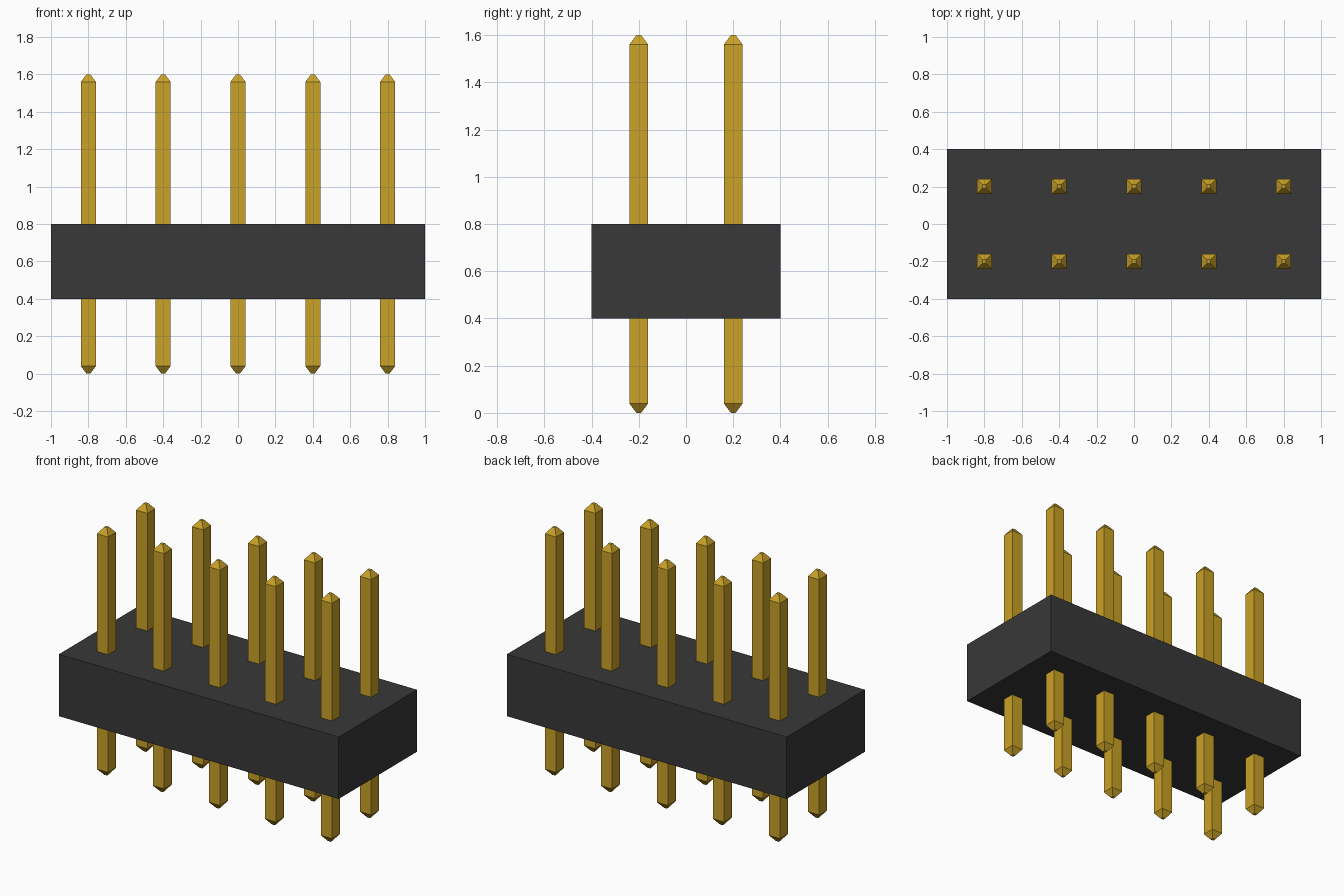
import bpy
import bmesh

cube = bpy.data.objects.get("Cube")
if cube:
    bpy.data.objects.remove(cube, do_unlink=True)


def make_material(name, color):
    mat = bpy.data.materials.new(name)
    mat.use_nodes = True
    mat.diffuse_color = color
    mat.node_tree.nodes["Principled BSDF"].inputs["Base Color"].default_value = color
    return mat


def make_mesh(name, bm, mat):
    mesh = bpy.data.meshes.new(name)
    bmesh.ops.recalc_face_normals(bm, faces=bm.faces)
    bm.to_mesh(mesh)
    bm.free()
    mesh.materials.append(mat)
    return mesh


def place(name, mesh, location):
    obj = bpy.data.objects.new(name, mesh)
    obj.location = location
    bpy.context.collection.objects.link(obj)
    return obj


black = make_material("black plastic", (0.04, 0.04, 0.04, 1))
gold = make_material("gold metal", (0.59, 0.36, 0.02, 1))

# Plastic housing block
bm = bmesh.new()
bmesh.ops.create_cube(bm, size=1)
bmesh.ops.scale(bm, vec=(2, 0.8, 0.4), verts=bm.verts)
place("housing", make_mesh("housing", bm, black), (0, 0, 0.6))

# Square pin with tapered ends, lofted from (height, half width) rings
bm = bmesh.new()
rings = []
for z, r in [(0, 0.01), (0.04, 0.04), (1.56, 0.04), (1.6, 0.01)]:
    corners = [(-r, -r), (r, -r), (r, r), (-r, r)]
    rings.append([bm.verts.new((x, y, z)) for x, y in corners])
for low, high in zip(rings, rings[1:]):
    for i in range(4):
        j = (i + 1) % 4
        bm.faces.new((low[i], low[j], high[j], high[i]))
bm.faces.new(rings[0][::-1])
bm.faces.new(rings[-1])
pin_mesh = make_mesh("pin", bm, gold)

# Two rows of five pins through the housing
for row, y in (("front", -0.2), ("back", 0.2)):
    for column in range(5):
        place(f"{row}_pin_{column + 1}", pin_mesh, (0.4 * (column - 2), y, 0))
